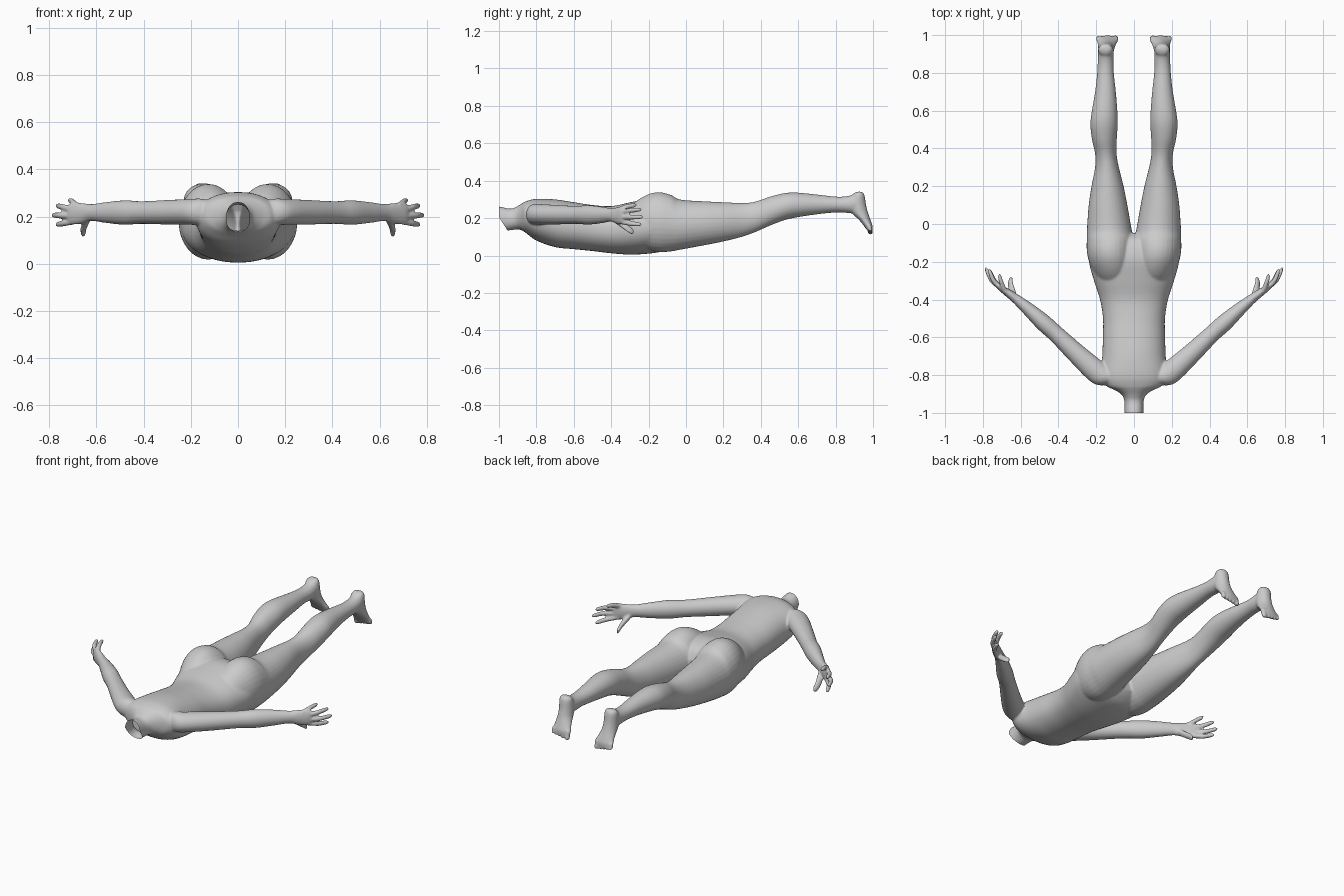
import bpy, bmesh
from math import cos, sin, pi
from mathutils import Vector

bm = bmesh.new()


def spline(rows, steps=4):
    """Catmull-Rom interpolation of section rows."""
    out = []
    for i in range(len(rows) - 1):
        p0, p1 = rows[max(i - 1, 0)], rows[i]
        p2, p3 = rows[i + 1], rows[min(i + 2, len(rows) - 1)]
        for k in range(steps):
            t = k / steps
            out.append([0.5 * (2 * b + (c - a) * t + (2 * a - 5 * b + 4 * c - d) * t * t
                               + (3 * b - a - 3 * c + d) * t ** 3)
                        for a, b, c, d in zip(p0, p1, p2, p3)])
    return out + [list(rows[-1])]


def loft(rows, place, n=32):
    """Closed skin through rounded sections; place(row, c, s) gives a point."""
    rings = [[bm.verts.new(place(r, cos(2 * pi * i / n), sin(2 * pi * i / n)))
              for i in range(n)] for r in spline(rows)]
    for a, b in zip(rings, rings[1:]):
        for i in range(n):
            j = (i + 1) % n
            bm.faces.new((a[i], a[j], b[j], b[i]))
    bm.faces.new(rings[0])
    bm.faces.new(rings[-1])


def mid(a, b, f):
    return (a + b) / 2 + (b - a) / 2 * f


# torso and neck: y, half width, bottom z, top z
torso = [(-1.06, .05, .13, .26), (-1.0, .05, .13, .262), (-.94, .051, .135, .25),
         (-.905, .064, .14, .262), (-.88, .10, .135, .277), (-.855, .15, .12, .29),
         (-.80, .178, .08, .303), (-.70, .168, .045, .30), (-.60, .165, .034, .285),
         (-.50, .164, .024, .27), (-.40, .18, .012, .264), (-.30, .212, .005, .284),
         (-.20, .238, .010, .303), (-.13, .225, .022, .295), (-.08, .15, .05, .27),
         (-.05, .07, .08, .22)]


def torso_point(r, c, s):
    f = lambda v: (abs(v) ** .92) * (1 if v > 0 else -1)
    return Vector((r[1] * f(c), r[0], mid(r[2], r[3], f(s))))


loft(torso, torso_point, 48)

# leg with buttock: y, inner x, outer x, bottom z, top z
leg = [(-.34, .05, .16, .09, .22), (-.27, .02, .205, .06, .288), (-.20, .004, .238, .03, .328),
       (-.14, .001, .25, .018, .338), (-.08, .002, .25, .022, .324), (-.03, .012, .249, .031, .299),
       (.10, .035, .24, .055, .29), (.20, .055, .225, .075, .285), (.30, .08, .206, .10, .281),
       (.37, .092, .206, .125, .288), (.45, .091, .223, .16, .315), (.53, .086, .231, .19, .334),
       (.60, .088, .223, .205, .336), (.70, .096, .206, .22, .326), (.80, .107, .195, .23, .315),
       (.86, .108, .192, .228, .317), (.91, .11, .19, .225, .33), (.94, .118, .184, .25, .325)]

# foot from heel to ball: z, inner x, outer x, instep y, sole y
foot = [(.341, .13, .17, .915, .94), (.325, .113, .187, .89, .954), (.27, .107, .19, .87, .963),
        (.23, .105, .19, .885, .973), (.19, .094, .193, .925, .987), (.16, .083, .198, .95, .997),
        (.138, .083, .197, .965, .997)]

# arm and palm: x, y, z, horizontal radius, vertical radius
arm = [(.10, -.82, .215, .04, .045), (.15, -.812, .22, .056, .055), (.20, -.78, .22, .061, .055),
       (.30, -.69, .218, .053, .052), (.41, -.585, .217, .045, .048), (.48, -.522, .217, .045, .052),
       (.56, -.45, .217, .035, .044), (.62, -.40, .217, .026, .036), (.66, -.37, .214, .022, .044),
       (.70, -.342, .212, .017, .047), (.715, -.33, .212, .012, .042)]

# fingers: base, knuckle, tip
fingers = [((.68, -.36, .246), (.70, -.315, .262), (.715, -.268, .270)),
           ((.69, -.35, .226), (.74, -.305, .240), (.768, -.243, .246)),
           ((.69, -.35, .202), (.752, -.30, .205), (.785, -.235, .206)),
           ((.68, -.355, .182), (.735, -.305, .172), (.768, -.243, .166)),
           ((.635, -.38, .195), (.653, -.325, .155), (.656, -.285, .125))]

for side in (1, -1):
    loft(leg, lambda r, c, s: Vector((side * mid(r[1], r[2], c), r[0], mid(r[3], r[4], s))))
    loft(foot, lambda r, c, s: Vector((side * mid(r[1], r[2], c), mid(r[3], r[4], s), r[0])))

    def limb(r, c, s):
        return Vector((side * (r[0] + .67 * r[3] * c), r[1] - .74 * r[3] * c, r[2] + r[4] * s))

    loft(arm, limb)
    for k, (a, b, t) in enumerate(fingers):
        w = .019 if k == 4 else .0135
        a, b, t = Vector(a), Vector(b), Vector(t)
        loft([(*a, w, w), (*b, w, w), (*b.lerp(t, .75), w * .92, w * .92),
              (*t, w * .6, w * .6), (*(t + (t - b) * .08), w * .2, w * .2)], limb, 16)

    # toes, big to little: z, inner x, outer x, instep y, sole y
    for k in range(5):
        x = .099 if k == 0 else .104 + .0215 * k
        w = .016 if k == 0 else .0105
        z = .112 + .004 * k
        loft([(.165, x - w, x + w, .965, .99), (.14, x - w, x + w, .969, .995),
              (z + .008, x - w, x + w, .973, .999), (z, x - w * .5, x + w * .5, .98, .994)],
             lambda r, c, s: Vector((side * mid(r[1], r[2], c), mid(r[3], r[4], s), r[0])), 16)

bmesh.ops.recalc_face_normals(bm, faces=bm.faces)
mesh = bpy.data.meshes.new("body")
bm.to_mesh(mesh)
bm.free()
body = bpy.data.objects.new("body", mesh)
bpy.context.collection.objects.link(body)

# fuse the parts into one smooth skin
fuse = body.modifiers.new("fuse", 'REMESH')
fuse.mode = 'VOXEL'
fuse.voxel_size = .0055
relax = body.modifiers.new("relax", 'SMOOTH')
relax.factor = .5
relax.iterations = 9
skin = bpy.data.meshes.new_from_object(body.evaluated_get(bpy.context.evaluated_depsgraph_get()))
body.modifiers.clear()
body.data = skin

# open neck: straight cut behind, slanted cut at the throat
bm = bmesh.new()
bm.from_mesh(skin)
for co, no in (((0, -1, .2), (0, -1, 0)), ((0, -1, .205), (0, -.84, -.54))):
    near = [v for v in bm.verts if v.co.y < -.9]
    geom = near + list({e for v in near for e in v.link_edges}) + list({f for v in near for f in v.link_faces})
    bmesh.ops.bisect_plane(bm, geom=geom, plane_co=co, plane_no=no, clear_outer=True)
for f in bm.faces:
    f.smooth = True
bm.to_mesh(skin)
bm.free()
